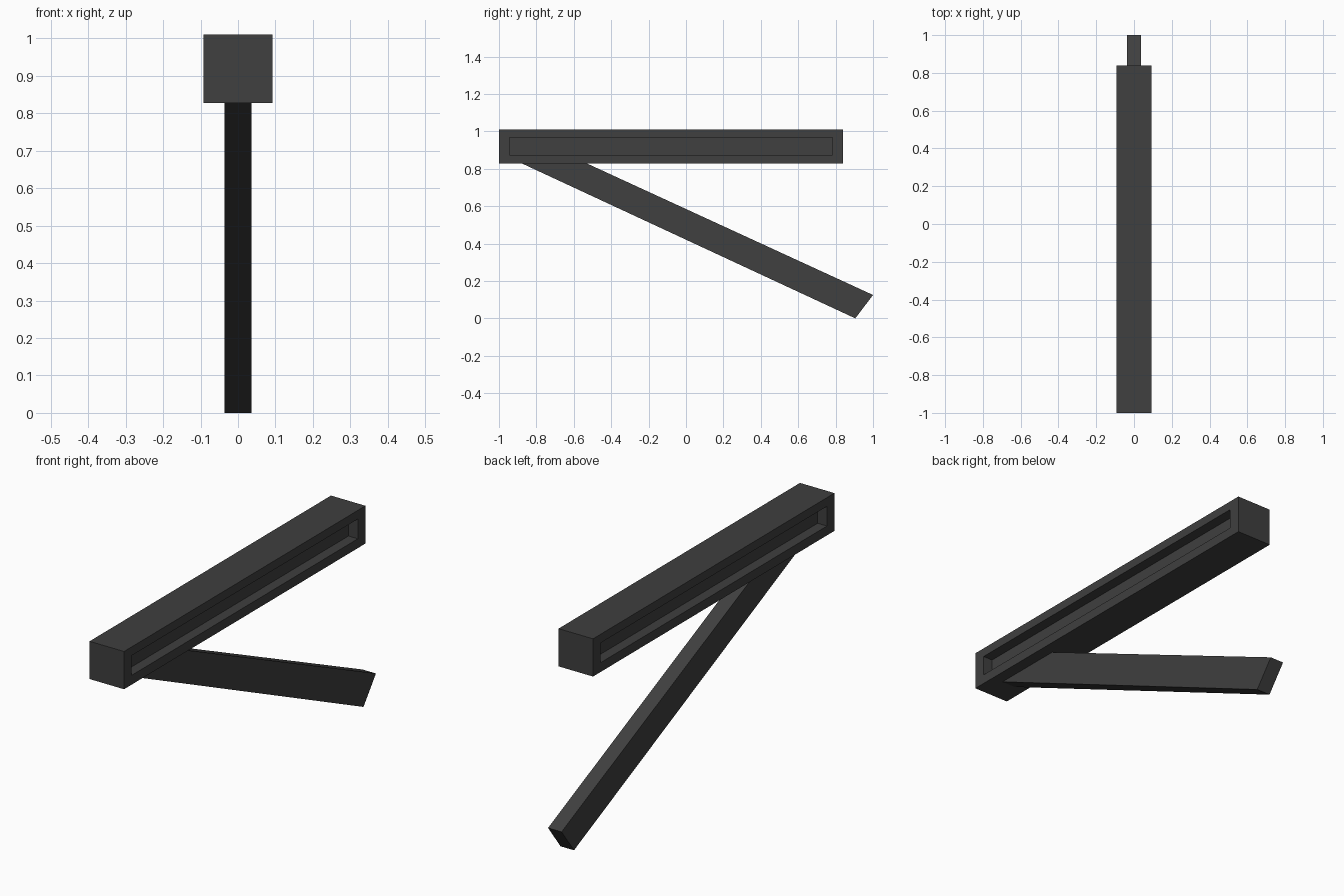
import bpy, bmesh
from mathutils import Vector

if "Cube" in bpy.data.objects:
    bpy.data.objects.remove(bpy.data.objects["Cube"])

mat = bpy.data.materials.new("dark grey")
mat.diffuse_color = (0.05, 0.05, 0.05, 1)
mat.use_nodes = True
mat.node_tree.nodes["Principled BSDF"].inputs["Base Color"].default_value = mat.diffuse_color


def prism(name, profile, half_width):
    """Extrude a (y, z) profile symmetrically along x; return object and bmesh."""
    bm = bmesh.new()
    face = bm.faces.new([bm.verts.new((-half_width, y, z)) for y, z in profile])
    ext = bmesh.ops.extrude_face_region(bm, geom=[face])["geom"]
    verts = [g for g in ext if isinstance(g, bmesh.types.BMVert)]
    bmesh.ops.translate(bm, verts=verts, vec=Vector((2 * half_width, 0, 0)))
    bmesh.ops.recalc_face_normals(bm, faces=bm.faces)
    mesh = bpy.data.meshes.new(name)
    obj = bpy.data.objects.new(name, mesh)
    bpy.context.collection.objects.link(obj)
    mesh.materials.append(mat)
    return obj, bm


# Horizontal beam with a long recess in each side
beam, bm = prism("beam", [(-1, 0.828), (0.84, 0.828), (0.84, 1.01), (-1, 1.01)], 0.092)
bm.normal_update()
sides = [f for f in bm.faces if abs(f.normal.x) > 0.9]
for f in sides:
    inward = -f.normal.copy()
    bmesh.ops.inset_individual(bm, faces=[f], thickness=0.05)
    for v in f.verts:  # match the recess outline
        v.co.y = -0.943 if v.co.y < 0 else 0.782
        v.co.z = 0.873 if v.co.z < 0.92 else 0.968
    ext = bmesh.ops.extrude_discrete_faces(bm, faces=[f])["faces"][0]
    rim = list(ext.verts)
    bmesh.ops.translate(bm, verts=rim, vec=inward * 0.05)
bmesh.ops.recalc_face_normals(bm, faces=bm.faces)
bm.to_mesh(beam.data)
bm.free()

# Slanted strut, running up into the beam
strut, bm = prism("slanted_strut",
                  [(0.905, 0), (1.0, 0.125), (-0.573, 0.848), (-0.92, 0.848)], 0.036)
bm.to_mesh(strut.data)
bm.free()
